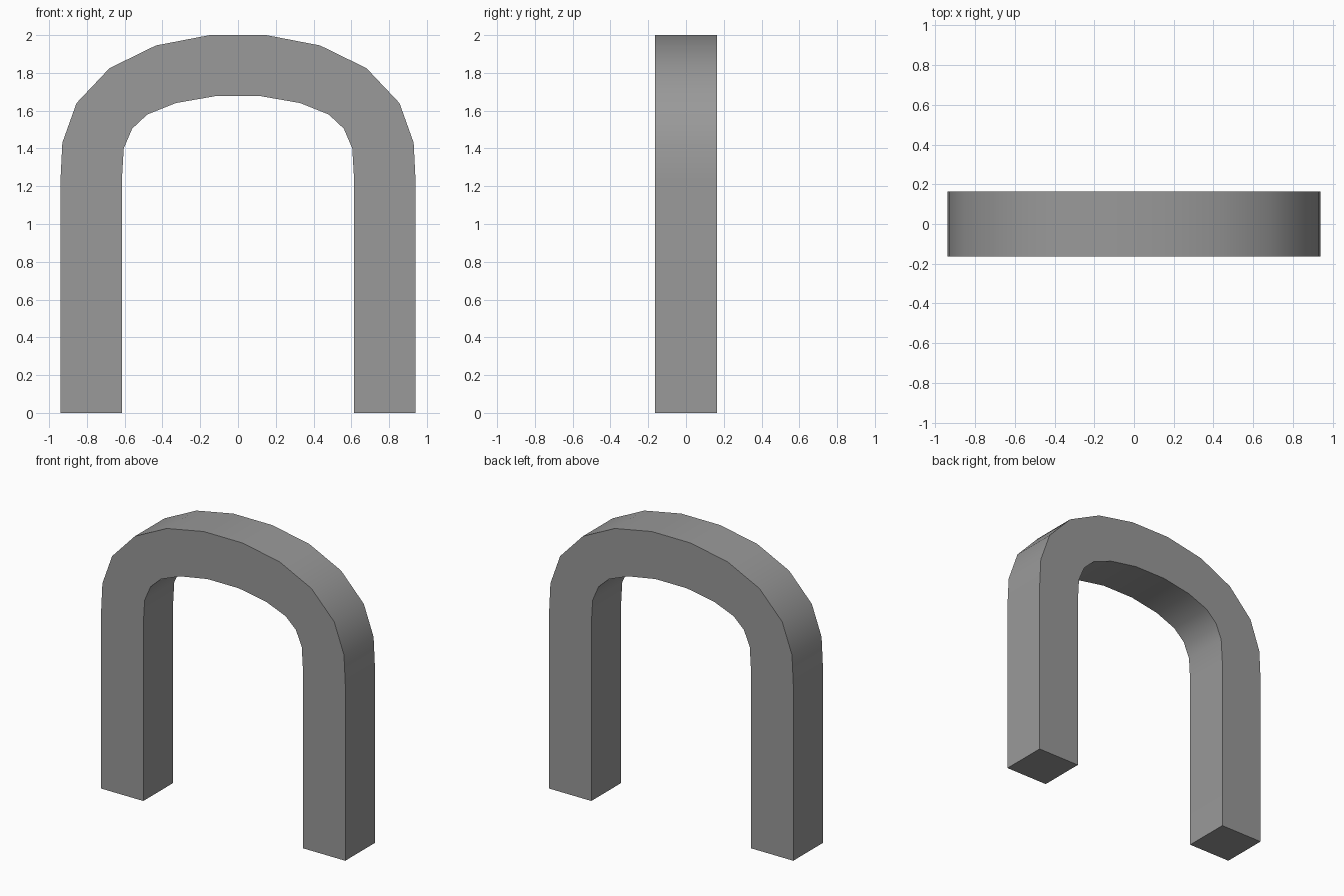
import bpy
import bmesh
import math

cube = bpy.data.objects.get("Cube")
if cube:
    bpy.data.objects.remove(cube, do_unlink=True)

HALF_DEPTH = 0.163

# Half profiles of the arch, from the foot up to the crown
OUTER = [(0.94, 0), (0.94, 1.23), (0.93, 1.43), (0.855, 1.64),
         (0.68, 1.825), (0.435, 1.945), (0.15, 2.0)]
INNER = [(0.615, 0), (0.615, 1.23), (0.605, 1.4), (0.56, 1.505),
         (0.48, 1.58), (0.33, 1.64), (0.12, 1.677)]


def material(name, color):
    mat = bpy.data.materials.new(name)
    mat.use_nodes = True
    mat.diffuse_color = color
    mat.node_tree.nodes["Principled BSDF"].inputs["Base Color"].default_value = color
    return mat


def mirrored(half):
    """Full path from the right foot over the crown to the left foot."""
    return half + [(-x, z) for x, z in reversed(half)]


# Square-section arch: one ring of four corners per profile point
bm = bmesh.new()
rings = []
for (ox, oz), (ix, iz) in zip(mirrored(OUTER), mirrored(INNER)):
    corners = [(ox, -HALF_DEPTH, oz), (ox, HALF_DEPTH, oz),
               (ix, HALF_DEPTH, iz), (ix, -HALF_DEPTH, iz)]
    rings.append([bm.verts.new(c) for c in corners])

for a, b in zip(rings, rings[1:]):
    for i in range(4):
        j = (i + 1) % 4
        bm.faces.new((a[i], a[j], b[j], b[i]))

# Feet
bm.faces.new(rings[0])
bm.faces.new(rings[-1])
bmesh.ops.recalc_face_normals(bm, faces=bm.faces)

mesh = bpy.data.meshes.new("arch")
bm.to_mesh(mesh)
bm.free()
mesh.materials.append(material("mid grey", (0.32, 0.32, 0.32, 1)))

arch = bpy.data.objects.new("arch", mesh)
bpy.context.collection.objects.link(arch)
bpy.context.view_layer.objects.active = arch
arch.select_set(True)
bpy.ops.object.shade_smooth_by_angle(angle=math.radians(40))
